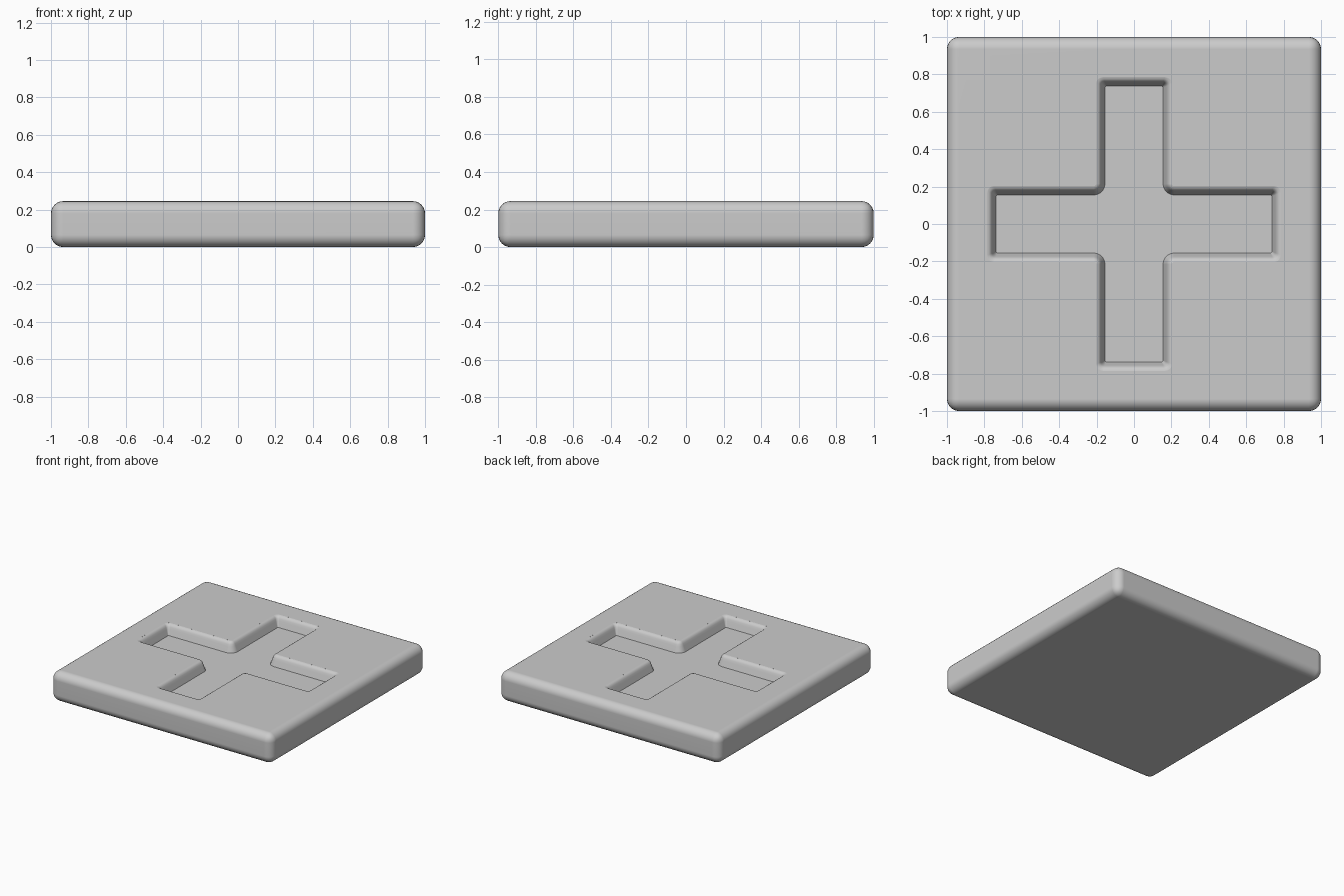
import bpy, bmesh
from math import sin, cos, pi

if "Cube" in bpy.data.objects:
    bpy.data.objects.remove(bpy.data.objects["Cube"])

H = 0.245        # slab height
FLOOR = 0.165    # recess floor height
W, L = 0.155, 0.737   # half width and half length of the cross at its floor


def make_object(name, bm):
    mesh = bpy.data.meshes.new(name)
    bm.to_mesh(mesh)
    bm.free()
    obj = bpy.data.objects.new(name, mesh)
    bpy.context.collection.objects.link(obj)
    return obj


def arc(cx, cy, r, start, end, n=5):
    return [(cx + r * cos(start + (end - start) * i / n),
             cy + r * sin(start + (end - start) * i / n)) for i in range(n + 1)]


def cross_outline(off):
    """Cross outline grown by off, with rounded tips and inner corners."""
    w, l = W + off, L + off
    rt, ri = 0.008 + off * 0.6, 0.06 - off
    # one quarter: the two tip corners of the +x arm, then the inner corner
    quarter = (arc(l - rt, -w + rt, rt, -pi / 2, 0)
               + arc(l - rt, w - rt, rt, 0, pi / 2)
               + arc(w + ri, w + ri, ri, -pi / 2, -pi))
    pts = []
    for _ in range(4):
        pts += quarter
        quarter = [(-y, x) for x, y in quarter]
    return pts


# Slab with rounded edges
bm = bmesh.new()
bmesh.ops.create_cube(bm, size=1)
for v in bm.verts:
    v.co = (v.co.x * 2, v.co.y * 2, (v.co.z + 0.5) * H)
bmesh.ops.bevel(bm, geom=bm.edges[:], offset=0.065, segments=6,
                profile=0.5, affect='EDGES', clamp_overlap=True)
slab = make_object("cross_tile", bm)

# Cross recess: sloped walls with a soft rounded lip, lofted ring by ring
profile = [(0, FLOOR), (0.016, 0.209), (0.022, 0.225), (0.029, 0.236),
           (0.038, 0.2425), (0.048, 0.2449), (0.0485, 0.32)]
bm = bmesh.new()
rings = [[bm.verts.new((x, y, z)) for x, y in cross_outline(off)]
         for off, z in profile]
for a, b in zip(rings, rings[1:]):
    for i in range(len(a)):
        j = (i + 1) % len(a)
        bm.faces.new((a[i], a[j], b[j], b[i]))
bm.faces.new(rings[0][::-1])
bm.faces.new(rings[-1])
bmesh.ops.recalc_face_normals(bm, faces=bm.faces[:])
cutter = make_object("recess_cutter", bm)
cutter.hide_render = True

cut = slab.modifiers.new("recess", 'BOOLEAN')
cut.operation = 'DIFFERENCE'
cut.solver = 'EXACT'
cut.object = cutter

bpy.ops.object.select_all(action='DESELECT')
slab.select_set(True)
bpy.context.view_layer.objects.active = slab
bpy.ops.object.modifier_apply(modifier=cut.name)
bpy.data.objects.remove(cutter)

# Smooth rounding, crisp recess floor
bpy.ops.object.shade_smooth_by_angle(angle=0.7)
normals = slab.modifiers.new("flat_faces", 'WEIGHTED_NORMAL')
normals.keep_sharp = True
